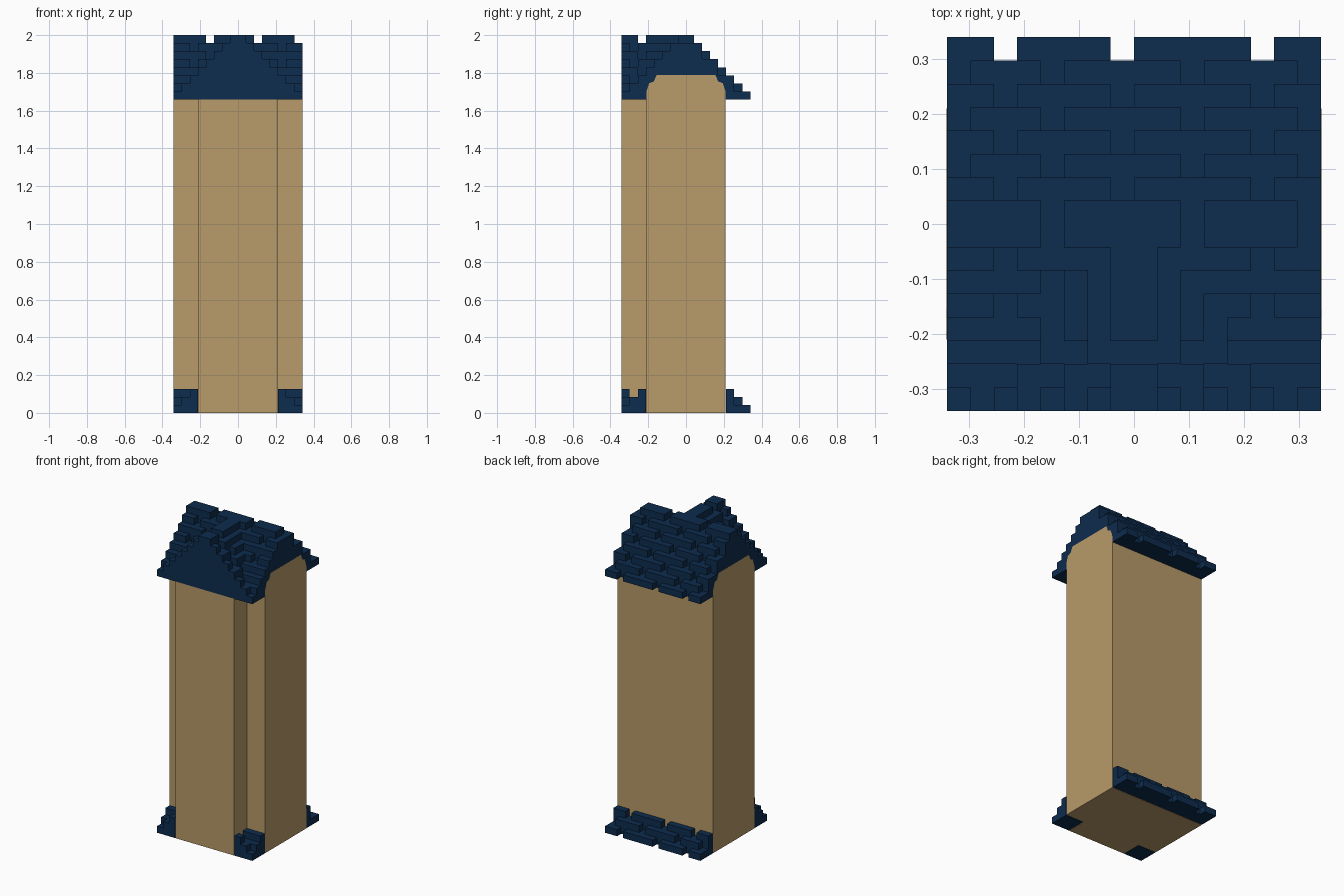
import bpy, bmesh

if "Cube" in bpy.data.objects:
    bpy.data.objects.remove(bpy.data.objects["Cube"])

U = 2 / 47      # one block
N = 16          # blocks across the plan


def material(name, rgb):
    m = bpy.data.materials.new(name)
    m.use_nodes = True
    m.diffuse_color = (*rgb, 1)
    m.node_tree.nodes["Principled BSDF"].inputs["Base Color"].default_value = (*rgb, 1)
    return m


blue = material("navy shingles", (0.0040, 0.025, 0.077))
tan = material("tan walls", (0.479, 0.328, 0.144))


def finish(name, bm, mat):
    bmesh.ops.remove_doubles(bm, verts=bm.verts, dist=1e-5)
    bmesh.ops.recalc_face_normals(bm, faces=bm.faces)
    me = bpy.data.meshes.new(name)
    bm.to_mesh(me)
    bm.free()
    me.materials.append(mat)
    ob = bpy.data.objects.new(name, me)
    bpy.context.collection.objects.link(ob)
    return ob


def prism(name, outline, axis, lo, hi, mat):
    """Extrude an outline along x (outline is y, z) or y (outline is x, z)."""
    bm = bmesh.new()
    place = (lambda a, z, t: (t, a, z)) if axis == "x" else (lambda a, z, t: (a, t, z))
    rings = [[bm.verts.new(place(a, z, t)) for a, z in outline] for t in (lo, hi)]
    bm.faces.new(rings[0])
    bm.faces.new(rings[1])
    n = len(outline)
    for i in range(n):
        j = (i + 1) % n
        bm.faces.new((rings[0][i], rings[0][j], rings[1][j], rings[1][i]))
    return finish(name, bm, mat)


def height(i, j):
    """Stepped roof height in blocks: main ridge along x, cross gable to the front,
    with staggered single-block gaps between shingles."""
    main = min(j, N - 1 - j) + 1
    k = main - 1
    if k == 7:
        gaps = (4, 10, 15)
    elif j >= 8:
        gaps = (0, 4, 10, 15) if k % 2 else (2, 7, 13)
    else:
        gaps = (4, 10) if k % 2 else (2, 13)
    main -= i in gaps
    gable = 0
    if j < 8:
        gable = min(i, N - 1 - i) + 1
        gable -= j == (2 if (gable - 1) % 2 else 1)
    return max(main, gable)


def blocks(name, z0, field):
    """Closed stepped solid from a height field, outer faces only."""
    bm = bmesh.new()

    def quad(*pts):
        bm.faces.new([bm.verts.new(((x - N / 2) * U, (y - N / 2) * U, z0 + z * U))
                      for x, y, z in pts])

    def h_at(i, j):
        return field(i, j) if 0 <= i < N and 0 <= j < N else 0

    for i in range(N):
        for j in range(N):
            h = h_at(i, j)
            if not h:
                continue
            c = [(i, j), (i + 1, j), (i + 1, j + 1), (i, j + 1)]
            quad(*[(x, y, h) for x, y in c])
            quad(*[(x, y, 0) for x, y in reversed(c)])
            sides = [(0, -1), (1, 0), (0, 1), (-1, 0)]
            for s, (di, dj) in enumerate(sides):
                (ax, ay), (bx, by) = c[s], c[(s + 1) % 4]
                for z in range(h_at(i + di, j + dj), h):
                    quad((ax, ay, z), (bx, by, z), (bx, by, z + 1), (ax, ay, z + 1))
    return finish(name, bm, blue)


def skirt_height(i, j):
    """Lower eaves, only outside the T-shaped wall plan."""
    in_body = 3 <= j <= 12
    in_front = j < 3 and 3 <= i <= 12
    return 0 if in_body or in_front else min(3, height(i, j))


# Roof and the eaves band around the foot of the walls
EAVES = 39 * U
blocks("roof", EAVES, height)
blocks("lower_eaves", 0, skirt_height)

# Main walls with rounded gable shoulders, slightly proud of the roof ends
shoulder = [(0.21, 1.70), (0.195, 1.745), (0.17, 1.755), (0.155, 1.79)]
side = [(-0.21, 0), (0.21, 0)] + shoulder + [(-y, z) for y, z in reversed(shoulder)]
prism("main_walls", side, "x", -0.3412, 0.3412, tan)

# Projecting front wing
w = 0.21
prism("front_wing", [(-w, 0), (w, 0), (w, EAVES), (-w, EAVES)], "y", -8 * U, -0.2, tan)
